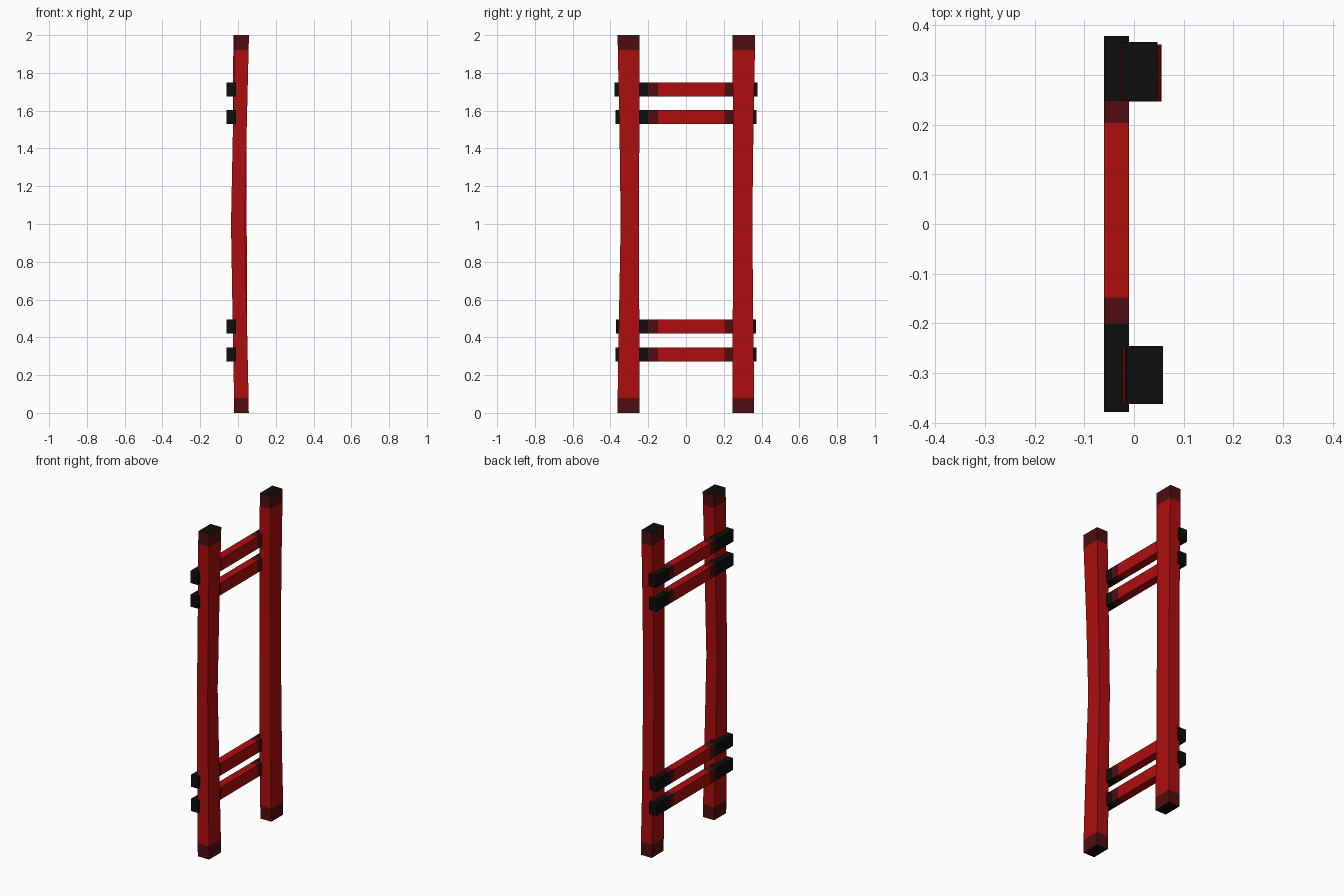
import bpy
import bmesh

cube = bpy.data.objects.get("Cube")
if cube:
    bpy.data.objects.remove(cube, do_unlink=True)


def material(name, rgb):
    mat = bpy.data.materials.new(name)
    mat.use_nodes = True
    mat.diffuse_color = (*rgb, 1)
    bsdf = next(n for n in mat.node_tree.nodes if n.type == "BSDF_PRINCIPLED")
    bsdf.inputs["Base Color"].default_value = (*rgb, 1)
    bsdf.inputs["Roughness"].default_value = 0.8
    return mat


MATERIALS = [
    material("red paint", (0.42, 0.004, 0.004)),
    material("dark red band", (0.08, 0.004, 0.005)),
    material("black end", (0.004, 0.004, 0.004)),
]
RED, DARK, BLACK = range(3)


def beam(name, rings, colours):
    """Loft four-cornered rings; one colour per segment, black end caps."""
    bm = bmesh.new()
    loops = [[bm.verts.new(p) for p in ring] for ring in rings]
    for a, b, colour in zip(loops, loops[1:], colours):
        for i in range(4):
            j = (i + 1) % 4
            bm.faces.new((a[i], a[j], b[j], b[i])).material_index = colour
    for cap in (loops[0], loops[-1]):
        bm.faces.new(cap).material_index = BLACK
    bmesh.ops.recalc_face_normals(bm, faces=bm.faces)
    mesh = bpy.data.meshes.new(name)
    bm.to_mesh(mesh)
    bm.free()
    for mat in MATERIALS:
        mesh.materials.append(mat)
    obj = bpy.data.objects.new(name, mesh)
    bpy.context.collection.objects.link(obj)


def post(name, sections):
    """Upright from (z, x min, x max, y min, y max) sections."""
    rings = [[(x0, y0, z), (x1, y0, z), (x1, y1, z), (x0, y1, z)]
             for z, x0, x1, y0, y1 in sections]
    beam(name, rings, [DARK] + [RED] * (len(sections) - 3) + [DARK])


def rung(name, z0, z1, end):
    """Crossbar running front to back with banded ends."""
    x0, x1 = -0.06, -0.01
    stops = (-end, -0.2, -0.148, 0.203, 0.247, end)
    rings = [[(x0, y, z0), (x1, y, z0), (x1, y, z1), (x0, y, z1)] for y in stops]
    beam(name, rings, [BLACK, DARK, RED, DARK, BLACK])


# Uprights: the front one bows outward, the back one is nearly straight
post("front_post", [
    (0.0, -0.02, 0.057, -0.362, -0.246),
    (0.08, -0.021, 0.056, -0.362, -0.246),
    (0.4, -0.027, 0.049, -0.357, -0.247),
    (1.0, -0.037, 0.036, -0.346, -0.249),
    (1.5, -0.027, 0.046, -0.352, -0.247),
    (1.92, -0.018, 0.056, -0.361, -0.245),
    (2.0, -0.016, 0.058, -0.362, -0.245),
])
post("back_post", [
    (0.0, -0.02, 0.055, 0.246, 0.361),
    (0.08, -0.021, 0.054, 0.246, 0.361),
    (0.4, -0.026, 0.049, 0.247, 0.357),
    (1.0, -0.028, 0.046, 0.249, 0.351),
    (1.5, -0.027, 0.045, 0.248, 0.357),
    (1.92, -0.025, 0.047, 0.247, 0.365),
    (2.0, -0.023, 0.047, 0.247, 0.366),
])

# Paired crossbars near the bottom and the top
for name, z0, z1, end in (
    ("bottom_rung", 0.272, 0.346, 0.372),
    ("lower_rung", 0.42, 0.494, 0.37),
    ("upper_rung", 1.529, 1.603, 0.374),
    ("top_rung", 1.676, 1.75, 0.378),
):
    rung(name, z0, z1, end)
